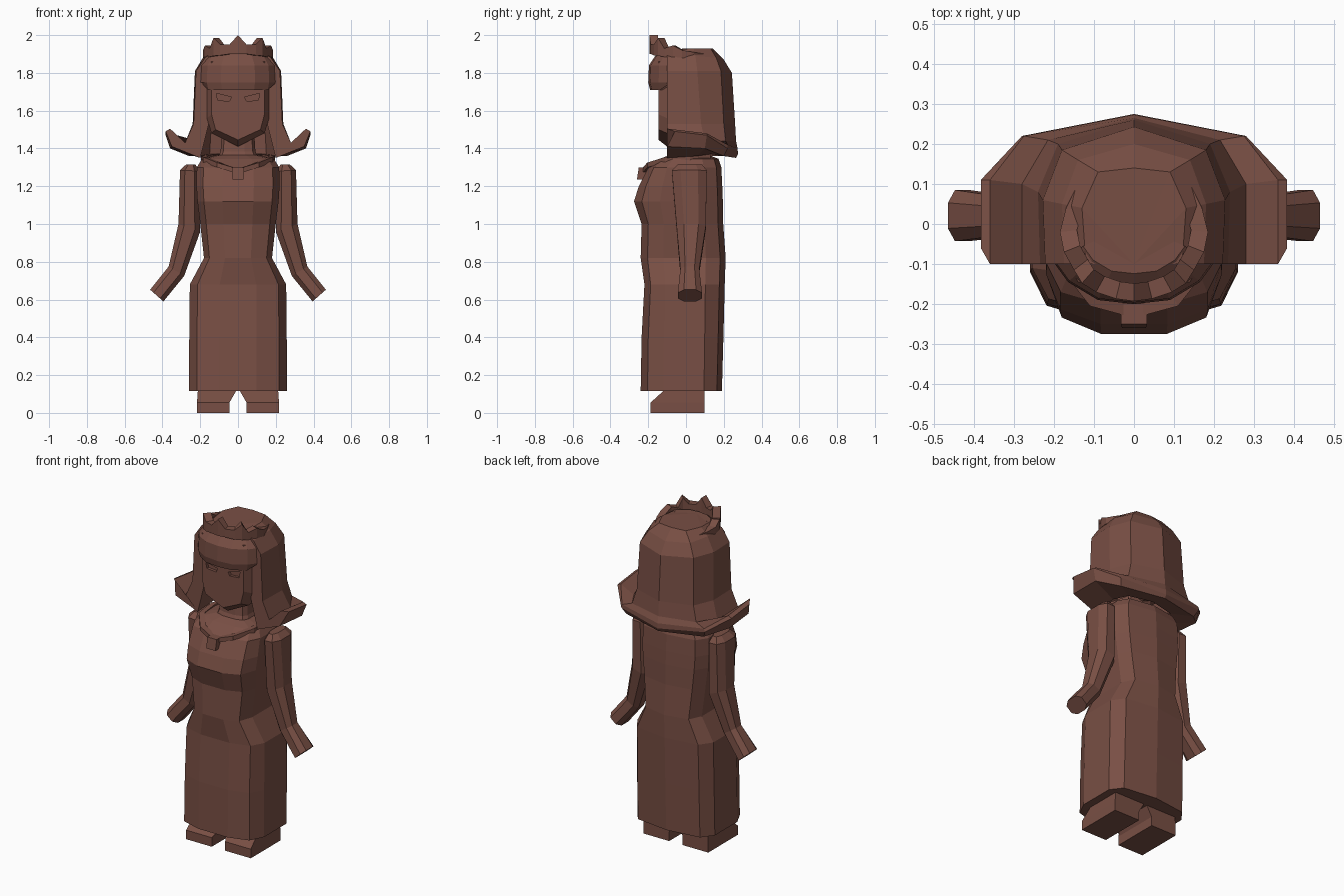
import bpy, bmesh
from mathutils import Vector

mat = bpy.data.materials.new("brown")
mat.diffuse_color = (0.19, 0.078, 0.058, 1)


def loft(name, rings):
    """Skin closed rings of equal length and cap both ends."""
    bm = bmesh.new()
    vs = [[bm.verts.new(p) for p in r] for r in rings]
    n = len(rings[0])
    for a, b in zip(vs, vs[1:]):
        for i in range(n):
            j = (i + 1) % n
            bm.faces.new((a[i], a[j], b[j], b[i]))
    bm.faces.new(vs[0])
    bm.faces.new(vs[-1])
    bmesh.ops.remove_doubles(bm, verts=bm.verts, dist=1e-4)
    bmesh.ops.recalc_face_normals(bm, faces=bm.faces)
    me = bpy.data.meshes.new(name)
    bm.to_mesh(me)
    bm.free()
    ob = bpy.data.objects.new(name, me)
    me.materials.append(mat)
    bpy.context.collection.objects.link(ob)
    return ob


def mirrored(half):
    """Complete a right-hand outline with its left-hand mirror."""
    return half + [(-p[0], *p[1:]) for p in reversed(half) if p[0] > 0]


def body_ring(z, w, f, b):
    half = [(0.38 * w, f), (0.84 * w, f * 0.85), (w, f * 0.5),
            (w, b * 0.5), (0.8 * w, b * 0.86), (0, b)]
    return [(x, y, z) for x, y in mirrored(half)]


def band(name, half, inner):
    """Box-section band following (x, y, z bottom, z top) stations."""
    path = [(-p[0], *p[1:]) for p in reversed(half) if p[0] > 0] + half
    loft(name, [[(x, y, a), (x, y, b), (x * inner, y * inner, b), (x * inner, y * inner, a)]
                for x, y, a, b in path])


def box_ring(x0, x1, y0, y1, z, s):
    return [(s * x0, y0, z), (s * x1, y0, z), (s * x1, y1, z), (s * x0, y1, z)]


# Long dress with bust and shoulders
loft("dress", [body_ring(*r) for r in [
    (0.115, 0.26, -0.24, 0.19), (0.4, 0.258, -0.235, 0.198), (0.68, 0.255, -0.22, 0.205),
    (0.82, 0.18, -0.24, 0.21), (1.0, 0.2, -0.235, 0.197), (1.12, 0.215, -0.275, 0.195),
    (1.2, 0.22, -0.25, 0.192), (1.3, 0.218, -0.2, 0.187), (1.345, 0.19, -0.135, 0.172),
    (1.365, 0.11, -0.09, 0.12)]])
loft("neck", [body_ring(*r) for r in [
    (1.34, 0.11, -0.1, 0.1), (1.385, 0.092, -0.08, 0.07), (1.5, 0.085, -0.07, 0.07)]])

# Necklace and pendant
band("necklace", [(0, -0.235, 1.265, 1.292), (0.11, -0.205, 1.3, 1.325),
                  (0.185, -0.11, 1.325, 1.355), (0.195, 0.02, 1.335, 1.36),
                  (0.15, 0.13, 1.345, 1.37)], 0.85)
loft("pendant", [box_ring(-0.03, 0.03, -0.26, -0.2, 1.235, 1),
                 box_ring(-0.032, 0.032, -0.25, -0.19, 1.3, 1)])

# Arms (inner edge, outer edge, y range) and shoes
arm = [((0.225, 1.315), (0.275, 1.315), -0.045, 0.085),
       ((0.205, 1.28), (0.307, 1.285), -0.075, 0.11),
       ((0.2, 0.96), (0.315, 1.0), -0.05, 0.105),
       ((0.285, 0.725), (0.367, 0.775), -0.03, 0.07),
       ((0.395, 0.59), (0.465, 0.652), -0.043, 0.085)]
octagon = [(-1, -.5), (-.5, -1), (.5, -1), (1, -.5), (1, .5), (.5, 1), (-.5, 1), (-1, .5)]
for side, s in (("right", 1), ("left", -1)):
    rings = []
    for a, b, y0, y1 in arm:
        a, b = Vector(a), Vector(b)
        ring = []
        for u, v in octagon:
            p = (a + b) / 2 + (b - a) / 2 * u
            ring.append((s * p.x, (y0 + y1) / 2 + v * (y1 - y0) / 2, p.y))
        rings.append(ring)
    loft("arm_" + side, rings)
    loft("shoe_" + side, [box_ring(0.045, 0.217, -0.187, 0.097, 0, s),
                          box_ring(0.045, 0.217, -0.187, 0.097, 0.055, s),
                          box_ring(0.005, 0.212, -0.11, 0.097, 0.125, s)])


# Head with pointed chin
def head_ring(y, w, jaw, chin):
    return [(x, y, z) for x, z in mirrored([(0, chin), (w * 0.85, jaw), (w, jaw + 0.08), (w, 1.86)])]


head = loft("head", [head_ring(-0.145, 0.14, 1.5, 1.445), head_ring(-0.1, 0.165, 1.48, 1.41),
                     head_ring(0.12, 0.165, 1.48, 1.42)])

# Recessed eyes
for s in (1, -1):
    eye = [(0.035, 1.672), (0.115, 1.692), (0.107, 1.655), (0.045, 1.65)]
    cutter = loft("eye_cutter", [[(s * x, y, z) for x, z in eye] for y in (-0.2, -0.128)])
    cutter.hide_render = True
    cutter.hide_viewport = True
    cut = head.modifiers.new("eye", 'BOOLEAN')
    cut.operation = 'DIFFERENCE'
    cut.object = cutter

# Hair: profiles from crown over the flared hem to the inside, front side round to back
hair = [
    [(0, -.1, 1.925), (.12, -.1, 1.92), (.175, -.1, 1.88), (.222, -.1, 1.81), (.235, -.1, 1.53),
     (.28, -.1, 1.43), (.36, -.1, 1.505), (.383, -.06, 1.49), (.35, -.1, 1.41), (.2, -.1, 1.35),
     (.15, -.1, 1.55), (.155, -.1, 1.85)],
    [(0, -.1, 1.925), (.13, .04, 1.93), (.18, .05, 1.89), (.228, .06, 1.81), (.24, .08, 1.53),
     (.28, .1, 1.43), (.36, .11, 1.48), (.383, .11, 1.47), (.36, .1, 1.4), (.2, .06, 1.36),
     (.16, .06, 1.55), (.16, .06, 1.85)],
    [(0, -.1, 1.925), (.09, .13, 1.93), (.14, .16, 1.88), (.18, .185, 1.81), (.19, .2, 1.53),
     (.215, .21, 1.44), (.275, .22, 1.42), (.28, .22, 1.4), (.26, .2, 1.36), (.15, .13, 1.37),
     (.14, .12, 1.55), (.14, .12, 1.85)],
    [(0, -.1, 1.925), (0, .14, 1.93), (0, .2, 1.87), (0, .243, 1.8), (0, .26, 1.53),
     (0, .265, 1.44), (0, .273, 1.4), (0, .275, 1.37), (0, .265, 1.35), (0, .16, 1.375),
     (0, .15, 1.55), (0, .15, 1.85)]]
loft("hair", hair + [[(-x, y, z) for x, y, z in col] for col in hair[2::-1]])

# Fringe over the forehead
fringe = [(0, -0.2), (0.09, -0.19), (0.165, -0.145), (0.205, -0.09), (0.12, -0.05)]
rings = []
for z, k, lift in [(1.71, 0.95, 0.035), (1.75, 1, 0), (1.84, 0.98, 0), (1.895, 0.8, 0), (1.925, 0.62, 0)]:
    rings.append([(x * k, y * k, z + lift * (abs(x) > 0.2)) for x, y in mirrored(fringe)])
loft("fringe", rings)

# Tiara
band("tiara", [(0, -0.193, 1.9, 2.0), (0.045, -0.187, 1.9, 1.95), (0.095, -0.17, 1.893, 1.95),
               (0.13, -0.148, 1.89, 1.985), (0.15, -0.115, 1.885, 1.93), (0.175, -0.07, 1.885, 1.945),
               (0.185, -0.02, 1.88, 1.92), (0.17, 0.04, 1.88, 1.91), (0.14, 0.1, 1.885, 1.9)], 0.77)
